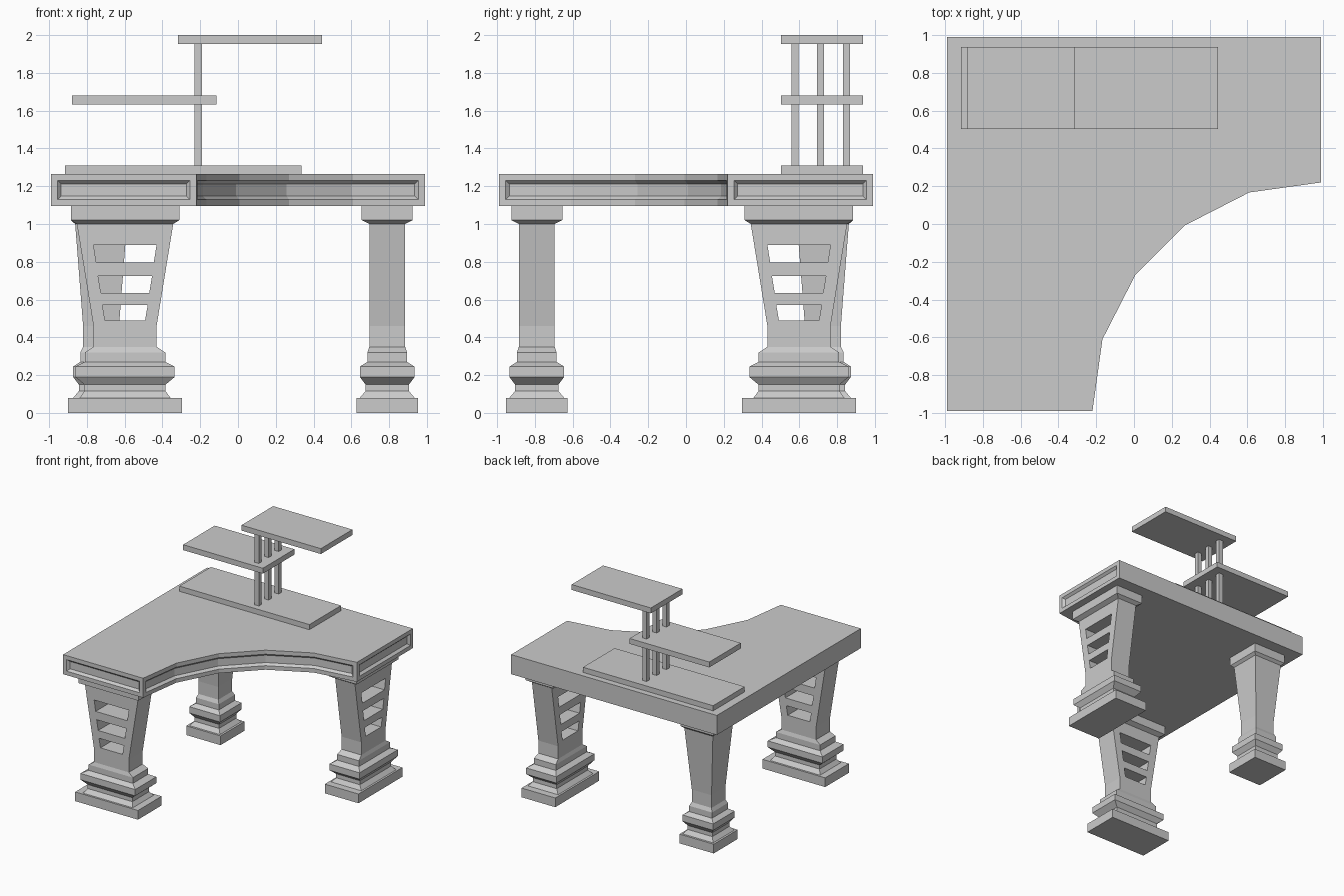
import bpy, bmesh, math

if "Cube" in bpy.data.objects:
    bpy.data.objects.remove(bpy.data.objects["Cube"])


def finish(name, bm, loc=(0, 0, 0), turn=0):
    bmesh.ops.recalc_face_normals(bm, faces=bm.faces)
    me = bpy.data.meshes.new(name)
    bm.to_mesh(me)
    bm.free()
    ob = bpy.data.objects.new(name, me)
    ob.location = loc
    ob.rotation_euler.z = turn
    bpy.context.collection.objects.link(ob)
    return ob


def skin(bm, rings):
    """Closed solid through a stack of equal-sized vertex loops."""
    loops = [[bm.verts.new(p) for p in r] for r in rings]
    n = len(loops[0])
    for a, b in zip(loops, loops[1:]):
        for i in range(n):
            j = (i + 1) % n
            bm.faces.new((a[i], a[j], b[j], b[i]))
    bm.faces.new(loops[0][::-1])
    bm.faces.new(loops[-1])


def rect(z, hx, hy):
    return [(-hx, -hy, z), (hx, -hy, z), (hx, hy, z), (-hx, hy, z)]


def box(name, x0, x1, y0, y1, z0, z1):
    bm = bmesh.new()
    skin(bm, [[(x0, y0, z), (x1, y0, z), (x1, y1, z), (x0, y1, z)] for z in (z0, z1)])
    return finish(name, bm)


# Corner desktop with concave front edge and recessed panels
outline = [(-.99, -.99), (-.22, -.99), (-.167, -.61), (.007, -.27), (.27, -.007),
           (.61, .167), (.99, .22), (.99, .99), (-.99, .99)]
bm = bmesh.new()
skin(bm, [[(x, y, z) for x, y in outline] for z in (1.095, 1.265)])
bmesh.ops.recalc_face_normals(bm, faces=bm.faces)
sides = [f for f in bm.faces if abs(f.normal.z) < .5]
front_end = [f for f in sides if f.normal.y < -.99 and f.calc_center_median().y < -.9]
right_end = [f for f in sides if f.normal.x > .99 and f.calc_center_median().x > .9]
curve = [f for f in sides if f.normal.x > .05 and f.normal.y < -.05]
for panel in (front_end, right_end, curve):
    bmesh.ops.inset_region(bm, faces=panel, thickness=.035, use_even_offset=True, use_boundary=True)
    bmesh.ops.inset_region(bm, faces=panel, thickness=.018, depth=-.02,
                           use_even_offset=True, use_boundary=True)
finish("desktop", bm)

# Wide slotted legs: (z, half width, half depth)
wide = [(0, .302, .162), (.08, .302, .162), (.08, .24, .145), (.115, .215, .115),
        (.15, .215, .115), (.19, .263, .145), (.245, .263, .145), (.27, .213, .105),
        (.32, .213, .105), (.35, .167, .095), (.46, .167, .095), (1.0, .255, .095),
        (1.02, .287, .135), (1.095, .287, .135)]
slots = [(.49, .57, .106, .12), (.635, .725, .128, .143), (.795, .89, .152, .167)]
for name, loc, turn in (("front_leg", (-.598, -.79, 0), 0),
                        ("right_leg", (.79, .598, 0), math.pi / 2)):
    bm = bmesh.new()
    skin(bm, [rect(*r) for r in wide])
    leg = finish(name, bm, loc, turn)
    bm = bmesh.new()
    for z0, z1, h0, h1 in slots:
        skin(bm, [rect(z0, h0, .2), rect(z1, h1, .2)])
    cutter = finish(name + "_slot_cutter", bm, loc, turn)
    cutter.hide_render = True
    cutter.display_type = 'WIRE'
    mod = leg.modifiers.new("slots", 'BOOLEAN')
    mod.object = cutter
    mod.operation = 'DIFFERENCE'
    mod.solver = 'EXACT'

# Square tapered corner leg
square = [(0, .165), (.08, .165), (.08, .147), (.115, .118), (.15, .118), (.19, .148),
          (.245, .148), (.27, .11), (.32, .11), (.35, .095), (.46, .095), (1.0, .137),
          (1.02, .16), (1.095, .16)]
bm = bmesh.new()
skin(bm, [rect(z, h, h) for z, h in square])
finish("corner_leg", bm, (-.725, .725, 0))

# Staggered shelf rack
for name, x0, x1, z0, z1 in (("shelf_base", -.917, .335, 1.265, 1.31),
                             ("middle_shelf", -.88, -.113, 1.633, 1.68),
                             ("top_shelf", -.318, .445, 1.953, 2.0)):
    box(name, x0, x1, .503, .937, z0, z1)
for i, y in enumerate((.577, .712, .85)):
    box(f"shelf_post_{i + 1}", -.23, -.19, y - .019, y + .019, 1.305, 1.957)
